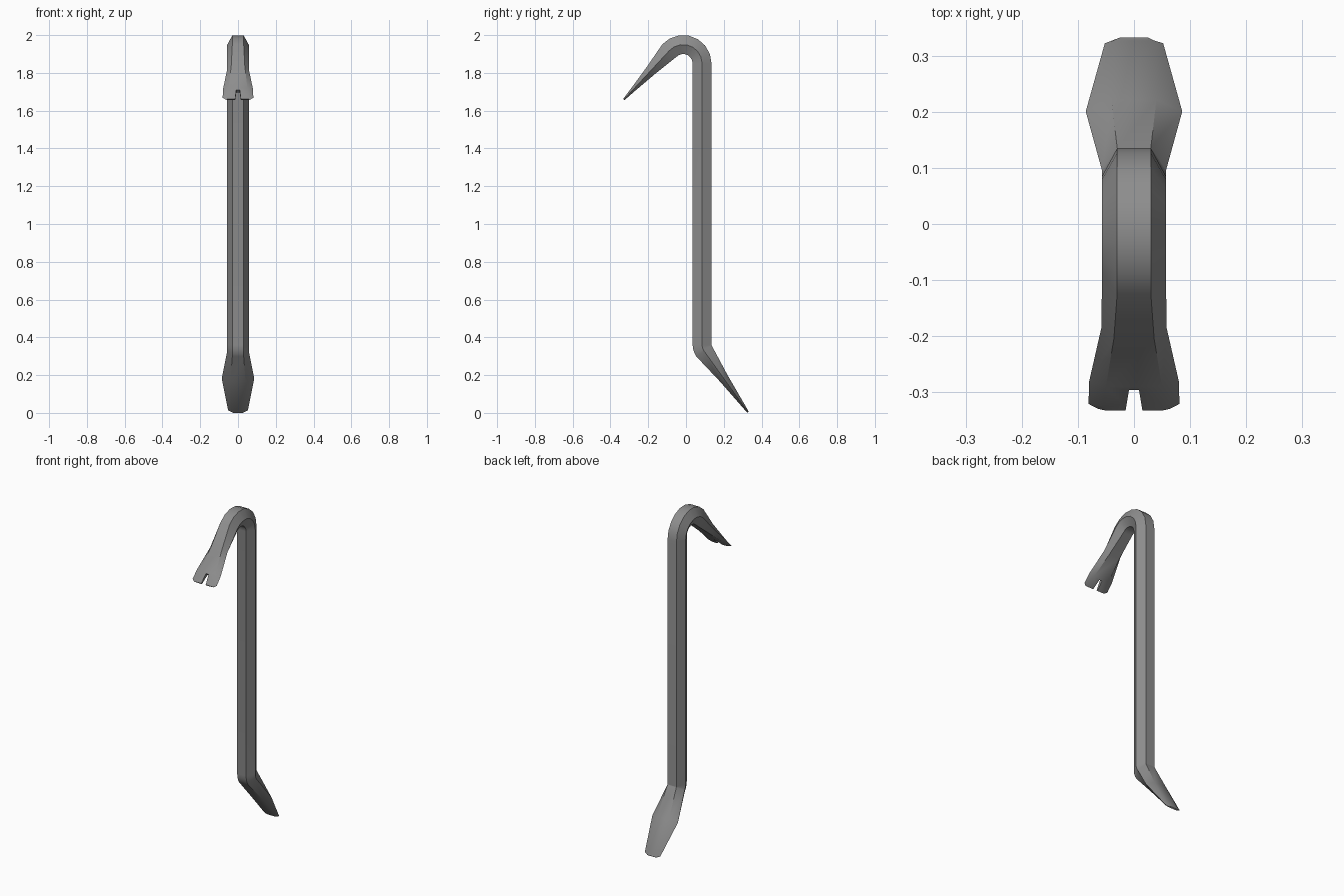
import bpy, bmesh, math
from mathutils import Vector

cube = bpy.data.objects.get("Cube")
if cube:
    bpy.data.objects.remove(cube, do_unlink=True)

steel = bpy.data.materials.new("grey steel")
colour = (0.27, 0.27, 0.27, 1)
steel.use_nodes = True
steel.diffuse_color = colour
steel.node_tree.nodes["Principled BSDF"].inputs["Base Color"].default_value = colour


def make_object(name, bm):
    bmesh.ops.recalc_face_normals(bm, faces=bm.faces)
    mesh = bpy.data.meshes.new(name)
    bm.to_mesh(mesh)
    bm.free()
    mesh.materials.append(steel)
    obj = bpy.data.objects.new(name, mesh)
    bpy.context.collection.objects.link(obj)
    return obj


def loft(name, sections):
    """Skin hexagonal sections given as (centre, angle, half width, half flat, half thickness)."""
    bm = bmesh.new()
    rings = []
    for centre, angle, w, f, t in sections:
        normal = Vector((0, math.cos(angle), math.sin(angle)))
        outline = [(w, 0), (f, t), (-f, t), (-w, 0), (-f, -t), (f, -t)]
        rings.append([bm.verts.new(centre + Vector((x, 0, 0)) + normal * d) for x, d in outline])
    for a, b in zip(rings, rings[1:]):
        for i in range(6):
            j = (i + 1) % 6
            bm.faces.new((a[i], a[j], b[j], b[i]))
    bm.faces.new(rings[0])
    bm.faces.new(rings[-1])
    return make_object(name, bm)


def arc(y, z, radius, start, end, steps):
    """Bar sections swept round a bend."""
    result = []
    for i in range(steps + 1):
        a = math.radians(start + (end - start) * i / steps)
        centre = Vector((0, y + radius * math.cos(a), z + radius * math.sin(a)))
        result.append((centre, a, *BAR))
    return result


def blade(root, tip, profile):
    """Flattening sections from a bend out to a tip: (fraction, width, flat, thickness)."""
    return [(root[0].lerp(tip, k), root[1], w, f, t) for k, w, f, t in profile]


BAR = (0.057, 0.03, 0.05)

# Lower bend and pry blade
low_bend = arc(0.14, 0.36, -0.055, 0, 36, 3)
pry = blade(low_bend[-1], Vector((0, 0.329, 0.003)), [
    (0.45, 0.086, 0.04, 0.026), (0.97, 0.052, 0.036, 0.006), (1, 0.03, 0.025, 0.004)])

# Upper hook and claw blade
hook = arc(-0.015, 1.85, 0.1, 0, 137, 7)
claw_tip = Vector((0, -0.329, 1.659))
claw = blade(hook[-1], claw_tip, [
    (0.4, 0.058, 0.036, 0.029), (0.8, 0.08, 0.05, 0.012),
    (0.965, 0.081, 0.055, 0.006), (1, 0.065, 0.05, 0.005)])

crowbar = loft("crowbar", pry[::-1] + low_bend[::-1] + hook + claw)

# Tapered nail slot cut through the claw
along = (claw_tip - hook[-1][0]).normalized()
normal = Vector((0, math.cos(hook[-1][1]), math.sin(hook[-1][1])))
bm = bmesh.new()
slot = [[bm.verts.new(claw_tip + along * s + normal * d + Vector((x, 0, 0)))
         for x, s in ((-0.009, -0.06), (0.009, -0.06), (0.017, 0.02), (-0.017, 0.02))]
        for d in (-0.06, 0.06)]
for ring in slot:
    bm.faces.new(ring)
for i in range(4):
    j = (i + 1) % 4
    bm.faces.new((slot[0][i], slot[0][j], slot[1][j], slot[1][i]))
cutter = make_object("slot_cutter", bm)
cutter.hide_render = True

cut = crowbar.modifiers.new("nail slot", "BOOLEAN")
cut.operation = "DIFFERENCE"
cut.solver = "EXACT"
cut.object = cutter
bpy.ops.object.select_all(action="DESELECT")
crowbar.select_set(True)
bpy.context.view_layer.objects.active = crowbar
bpy.ops.object.modifier_apply(modifier=cut.name)
bpy.data.objects.remove(cutter, do_unlink=True)
bpy.ops.object.shade_smooth_by_angle(angle=math.radians(30))
